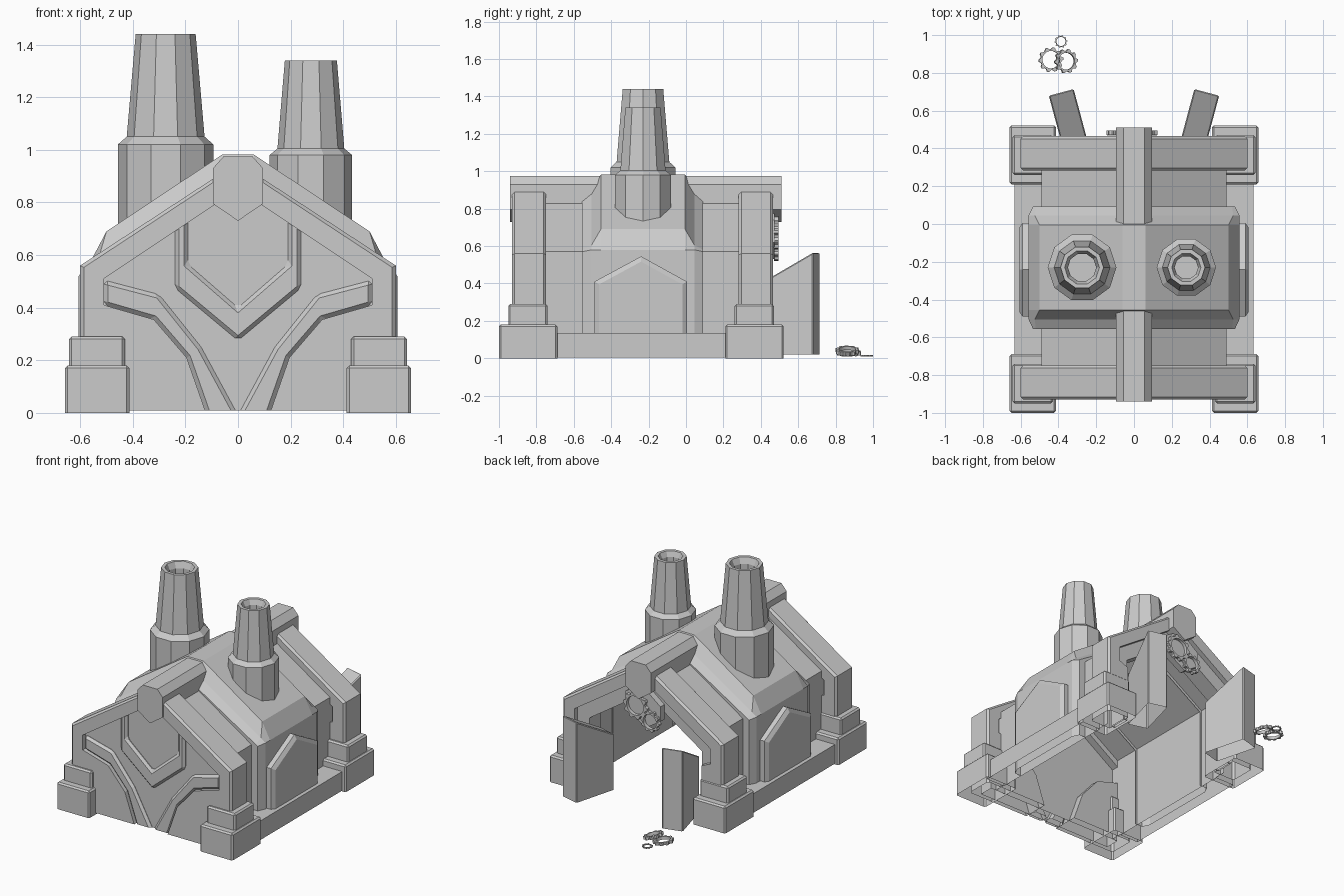
import bpy, bmesh, math
from mathutils import Matrix, Vector

if "Cube" in bpy.data.objects:
    bpy.data.objects.remove(bpy.data.objects["Cube"])


def finish(name, bm, mirror=False, bevel=0.0):
    bmesh.ops.recalc_face_normals(bm, faces=bm.faces)
    me = bpy.data.meshes.new(name)
    bm.to_mesh(me)
    bm.free()
    ob = bpy.data.objects.new(name, me)
    bpy.context.collection.objects.link(ob)
    if mirror:
        ob.modifiers.new("mirror", 'MIRROR').merge_threshold = 0.0005
    if bevel:
        b = ob.modifiers.new("bevel", 'BEVEL')
        b.width, b.segments, b.limit_method = bevel, 1, 'ANGLE'
    return ob


def loft(sections, closed=True, caps=True):
    """Skin a list of equally long 3D point loops."""
    bm = bmesh.new()
    rows = [[bm.verts.new(p) for p in s] for s in sections]
    n = len(rows[0])
    for a, b in zip(rows, rows[1:]):
        for i in range(n if closed else n - 1):
            j = (i + 1) % n
            bm.faces.new((a[i], a[j], b[j], b[i]))
    if caps:
        bm.faces.new(rows[0])
        bm.faces.new(rows[-1])
    bmesh.ops.recalc_face_normals(bm, faces=bm.faces)
    return bm


def open_up(bm):
    """Drop faces lying on the mirror seam or on the ground."""
    drop = [f for f in bm.faces if all(abs(v.co.x) < 1e-5 for v in f.verts)
            or all(v.co.z < 0.025 for v in f.verts)]
    bmesh.ops.delete(bm, geom=drop, context='FACES')


def prism(name, pts, y0, y1, mirror=False, bevel=0.0, matrix=None):
    """Extrude an x-z profile along y."""
    bm = loft([[(x, y, z) for x, z in pts] for y in (y0, y1)])
    if matrix:
        bm.transform(matrix)
    if mirror:
        open_up(bm)
    return finish(name, bm, mirror, bevel)


def box(name, x, y, z, bevel=0.01):
    return prism(name, [(x[0], z[0]), (x[1], z[0]), (x[1], z[1]), (x[0], z[1])],
                 *y, mirror=True, bevel=bevel)


# Stepped corner feet and the sills between them
for tag, y in (("front", -0.845), ("back", 0.365)):
    box(tag + "_foot_base", (0.413, 0.658), (y - 0.155, y + 0.157), (0, 0.18))
    box(tag + "_foot_top", (0.43, 0.642), (y - 0.105, y + 0.105), (0.17, 0.29))
box("side_sill", (0.49, 0.632), (-0.72, 0.24), (0.005, 0.134), 0)

# Hollow main hall: walls and pitched roof as one skin
finish("hall", loft([[(0.49, y, 0.01), (0.49, y, 0.57), (0, y, 0.89)] for y in (-0.80, 0.32)], False, False),
       mirror=True)


# Gable frames: only the outer edge is chamfered
def gable_frame(name, y0, y1, opening, c=0.014):
    sections = []
    for y, d in ((y0, c), (y0 + c, 0), (y1 - c, 0), (y1, c)):
        outline = [(0, 0.952 - d), (0.6 - d, 0.56 - d / 2), (0.6 - d, 0.01)] + opening
        sections.append([(x, y, z) for x, z in outline])
    bm = loft(sections)
    open_up(bm)
    finish(name, bm, mirror=True)


# Front gable with shallow layered relief
curve = [(0.125, 0.01), (0.195, 0.21), (0.32, 0.355), (0.51, 0.41)]
gable_frame("front_gable_frame", -0.93, -0.748, curve + [(0.51, 0.51), (0, 0.85)])
prism("front_curved_band", curve + [(0.51, 0.505), (0.30, 0.45), (0.14, 0.25), (0.01, 0.01)],
      -0.918, -0.85, mirror=True, bevel=0.015)
prism("front_wall", [(0, 0.01), (0.53, 0.01), (0.53, 0.52), (0, 0.88)], -0.90, -0.80, mirror=True)
prism("front_chevron", [(0.24, 0.71), (0.24, 0.475), (0, 0.275), (0, 0.40), (0.19, 0.565), (0.19, 0.74)],
      -0.92, -0.85, mirror=True, bevel=0.015)

# Back gable with an open doorway and a recessed inner trim
gable_frame("back_gable_frame", 0.282, 0.465,
            [(0.44, 0.01), (0.44, 0.38), (0.51, 0.41), (0.51, 0.51), (0, 0.85)])
prism("back_door_trim", [(0, 0.87), (0.53, 0.52), (0.53, 0.40), (0.45, 0.36), (0.45, 0.01),
                         (0.42, 0.01), (0.42, 0.46), (0, 0.74)], 0.31, 0.43, mirror=True)

# Ridge beam
prism("ridge_beam", [(0, 0.975), (0.055, 0.975), (0.095, 0.93), (0.095, 0.795), (0, 0.73)],
      -0.94, 0.51, mirror=True)

# Raised middle section with chamfered shoulders
base = [(0.48, 0.01), (0.48, 0.55), (0.47, 0.56), (0.05, 0.83), (0, 0.84)]
low = [(0.535, 0.01), (0.535, 0.57), (0.52, 0.58), (0.05, 0.865), (0, 0.87)]
mid = [(0.558, 0.01), (0.558, 0.58), (0.525, 0.605), (0.06, 0.90), (0, 0.91)]
top = [(0.558, 0.01), (0.558, 0.58), (0.5, 0.69), (0.06, 0.982), (0, 0.982)]
order = [(base, -0.555), (low, -0.555), (mid, -0.505), (top, -0.455),
         (top, -0.005), (mid, 0.045), (low, 0.092), (base, 0.092)]
finish("middle_section", loft([[(x, y, z) for x, z in s] for s, y in order], False, False), mirror=True)

# Pointed panels on both sides
panel = [(-0.49, 0.12), (-0.49, 0.41), (-0.24, 0.545), (0.005, 0.41), (0.005, 0.12)]
inner = [(-0.465, 0.12), (-0.465, 0.395), (-0.24, 0.517), (-0.02, 0.395), (-0.02, 0.12)]
finish("side_panel", loft([[(x, y, z) for y, z in s]
                           for s, x in ((panel, 0.53), (panel, 0.59), (inner, 0.607))]), mirror=True)


# Ten-sided chimneys with hollow tops
def chimney(name, x, rings, sides=10):
    loops = [[(x + r * math.cos(2 * math.pi * i / sides), -0.23 + r * math.sin(2 * math.pi * i / sides), z)
              for i in range(sides)] for r, z in rings]
    finish(name, loft(loops))


chimney("tall_chimney", -0.275, [(0.182, 0.72), (0.182, 1.02), (0.148, 1.05), (0.114, 1.44),
                                 (0.092, 1.44), (0.075, 1.40), (0.075, 1.33)])
chimney("short_chimney", 0.277, [(0.157, 0.72), (0.157, 0.98), (0.127, 1.005), (0.099, 1.34),
                                 (0.077, 1.34), (0.062, 1.305), (0.062, 1.25)])

# Thick doors swung open at the back
swing = Matrix.Translation((0.307, 0.405, 0)) @ Matrix.Rotation(math.radians(75), 4, 'Z')
prism("back_door", [(0, 0.02), (0.302, 0.02), (0.302, 0.565), (0, 0.395)], -0.068, 0.068,
      mirror=True, bevel=0.006, matrix=swing)


# Toothed rings: a list of loops swept around the rim
def gear(name, loc, r, thick, tilt=(0, 0), teeth=10):
    outer, hole = [], []
    for i in range(teeth * 4):
        a = 2 * math.pi * i / (teeth * 4)
        k = r if i % 4 in (0, 1) else r * 0.84
        outer.append((k * math.cos(a), k * math.sin(a)))
        hole.append((r * 0.7 * math.cos(a), r * 0.7 * math.sin(a)))
    h = thick / 2
    loops = [[(x, y, z) for x, y in s]
             for s, z in ((outer, -h), (outer, h), (hole, h), (hole, -h), (outer, -h))]
    bm = loft(loops, caps=False)
    bmesh.ops.remove_doubles(bm, verts=bm.verts, dist=1e-5)
    bm.transform(Matrix.Translation(Vector(loc)) @ Matrix.Rotation(math.radians(tilt[1]), 4, 'Y')
                 @ Matrix.Rotation(math.radians(tilt[0]), 4, 'X'))
    finish(name, bm)


# Gears mounted on a plate in the back gable
prism("gear_plate", [(-0.14, 0.60), (-0.14, 0.70), (0, 0.81), (0.12, 0.74), (0.12, 0.62), (-0.03, 0.53)],
      0.43, 0.473)
gear("gable_gear_large", (0.035, 0.483, 0.67), 0.09, 0.025, (90, 0))
gear("gable_gear_small", (-0.075, 0.483, 0.59), 0.07, 0.025, (90, 0))

# Loose gears lying on the ground behind
gear("ground_gear_left", (-0.44, 0.87, 0.028), 0.066, 0.02, (0, 8))
gear("ground_gear_right", (-0.36, 0.862, 0.04), 0.064, 0.02, (0, 18))
gear("ground_gear_tiny", (-0.387, 0.966, 0.014), 0.034, 0.008)
